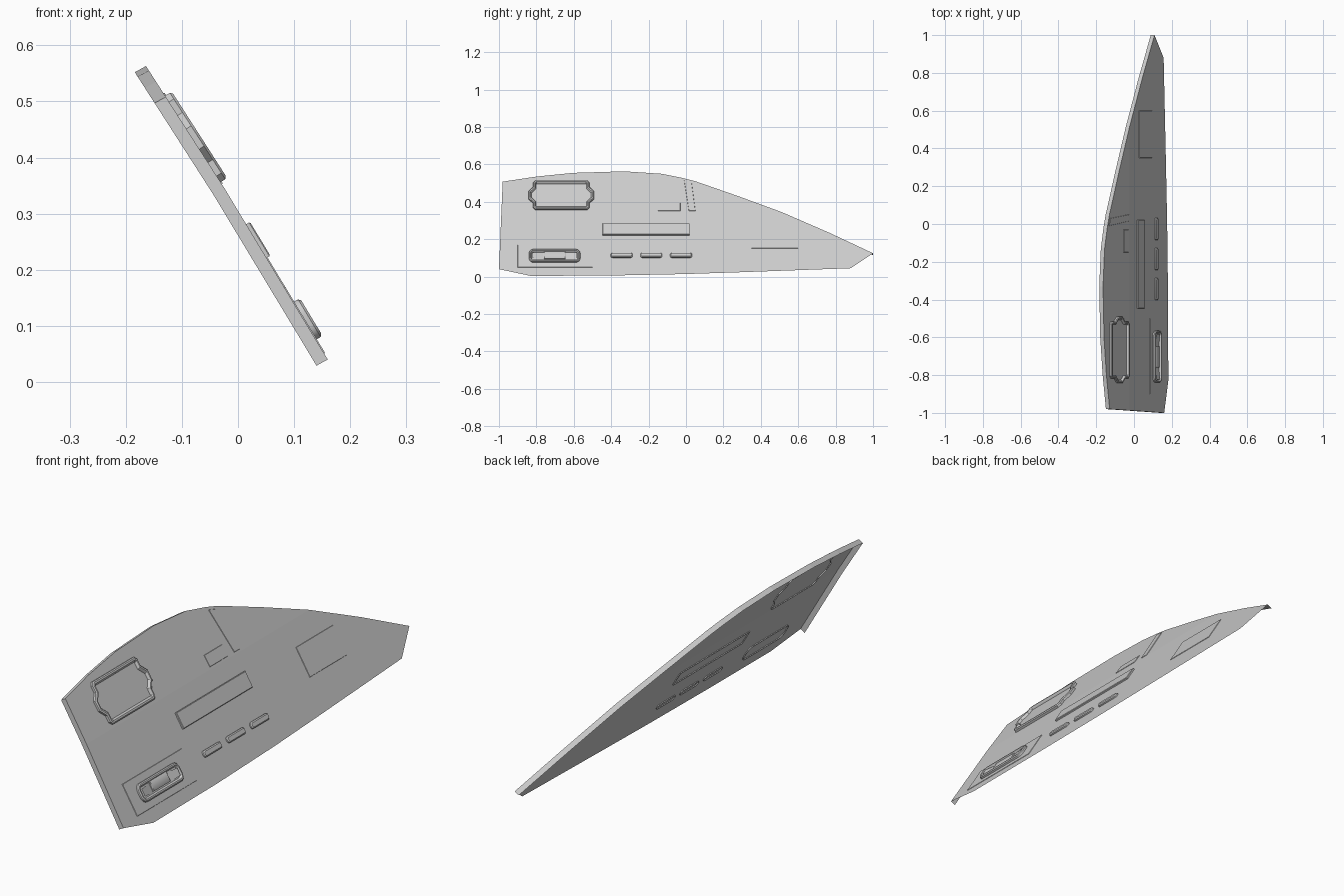
import bpy, bmesh, math
from mathutils import Vector

if "Cube" in bpy.data.objects:
    bpy.data.objects.remove(bpy.data.objects["Cube"])

BEND = 0.345


def on_plate(y, z, h=0.0):
    """Point on the leaning outer surface, lifted h along its normal."""
    slope = 0.642 if z > BEND else 0.603
    x = -0.024 - slope * (z - BEND)
    n = Vector((1, 0, slope)).normalized()
    return Vector((x, y, z)) + n * h


def make(name, bm, smooth=True):
    mesh = bpy.data.meshes.new(name)
    bm.to_mesh(mesh)
    bm.free()
    obj = bpy.data.objects.new(name, mesh)
    bpy.context.collection.objects.link(obj)
    if smooth:
        bpy.context.view_layer.objects.active = obj
        obj.select_set(True)
        bpy.ops.object.shade_smooth_by_angle(angle=math.radians(30))
        obj.select_set(False)
    return obj


def inset(loop, d):
    """Mitred inward offset of a counter-clockwise (y, z) loop."""
    out = []
    for i, p in enumerate(loop):
        p = Vector(p)
        a = (p - Vector(loop[i - 1])).normalized()
        b = (Vector(loop[(i + 1) % len(loop)]) - p).normalized()
        na, nb = Vector((-a.y, a.x)), Vector((-b.y, b.x))
        m = (na + nb).normalized()
        out.append(p + m * d / max(0.4, m.dot(na)))
    return out


def relief(name, loop, steps):
    """Loft a loop through (inset, height) steps and cap it."""
    bm = bmesh.new()
    rings = [[bm.verts.new(on_plate(p[0], p[1], h)) for p in inset(loop, d)]
             for d, h in steps]
    n = len(loop)
    for a, b in zip(rings, rings[1:]):
        for i in range(n):
            j = (i + 1) % n
            bm.faces.new((a[i], a[j], b[j], b[i]))
    bm.faces.new(rings[-1])
    return make(name, bm)


def round_rect(y0, y1, z0, z1, r, seg=5):
    pts = []
    for cy, cz, a0 in ((y1 - r, z1 - r, 0), (y0 + r, z1 - r, 90),
                       (y0 + r, z0 + r, 180), (y1 - r, z0 + r, 270)):
        for k in range(seg + 1):
            a = math.radians(a0 + 90 * k / seg)
            pts.append((cy + r * math.cos(a), cz + r * math.sin(a)))
    return pts


def rect(y0, y1, z0, z1):
    return [(y0, z0), (y1, z0), (y1, z1), (y0, z1)]


# Plate: bent outer sheet with a flange along the rear, top and front edges
upper = [(0.512, BEND), (0.28, 0.43), (0.05, 0.51), (-0.02, 0.528), (-0.13, 0.55),
         (-0.33, 0.563), (-0.6, 0.555), (-0.8, 0.535), (-0.98, 0.508), (-0.987, BEND)]
lower = [(-1, 0.04), (-0.83, 0.004), (-0.4, 0.006), (0, 0.014), (0.3, 0.024),
         (0.88, 0.045), (1, 0.125), (0.77, 0.233)]
bm = bmesh.new()
up = [bm.verts.new(on_plate(*p)) for p in upper]
low = [bm.verts.new(on_plate(*p)) for p in lower]
bm.faces.new(up)
bm.faces.new([up[0], up[-1]] + low)
rim = low[-2:] + up + low[:1]
inner = [bm.verts.new(v.co + Vector((-0.02, 0, -0.011))) for v in rim]
for i in range(len(rim) - 1):
    bm.faces.new((rim[i + 1], rim[i], inner[i], inner[i + 1]))
make("plate", bm, smooth=False)

# Upper hatch frame with stepped corners and side bulges
q = [(0.176, 0.018), (0.150, 0.042), (0.150, 0.066), (0.138, 0.077)]
quad = q + [(-y, z) for y, z in reversed(q)]
quad += [(-y, -z) for y, z in quad]
hatch = [(y - 0.667, z + 0.433) for y, z in quad]
relief("hatch_frame", hatch,
       [(0, -0.004), (0, 0.010), (0.004, 0.014), (0.010, 0.014), (0.014, 0.009),
        (0.016, 0.003)])

# Lower handle recess: rounded rim, sloped end pieces and centre grip
relief("handle_rim", round_rect(-0.84, -0.565, 0.075, 0.142, 0.024),
       [(0, -0.004), (0, 0.010), (0.004, 0.014), (0.009, 0.014), (0.014, 0.003)])
bm = bmesh.new()
for y_end, y_mid in ((-0.822, -0.765), (-0.583, -0.64)):
    vs = [bm.verts.new(on_plate(y, z, h)) for y, z, h in
          ((y_end, 0.095, 0.012), (y_mid, 0.092, 0.004),
           (y_mid, 0.125, 0.004), (y_end, 0.122, 0.012))]
    bm.faces.new(vs if y_end < y_mid else vs[::-1])
make("handle_end_slopes", bm, smooth=False)
relief("handle_grip", rect(-0.76, -0.645, 0.094, 0.130),
       [(0, 0.002), (0, 0.008), (0.003, 0.010)])

# Row of three raised bars
for i in range(3):
    y0 = -0.403 + 0.159 * i
    relief(f"bar_{i + 1}", round_rect(y0, y0 + 0.117, 0.101, 0.124, 0.009, 3),
           [(0, -0.004), (0, 0.006), (0.004, 0.010)])

# Long raised strip panel
relief("strip_panel", rect(-0.447, 0.02, 0.221, 0.281),
       [(0, -0.004), (0, 0.006), (0.002, 0.008)])

# Barely raised surface inlays
inlays = {
    "handle_inlay": rect(-0.90, -0.50, 0.05, 0.168),
    "seam_inlay": [(0.015, 0.352), (0.05, 0.352), (0.03, 0.505), (-0.01, 0.515)],
    "patch_inlay": rect(-0.15, -0.03, 0.352, 0.395),
    "rear_inlay": rect(0.35, 0.60, 0.15, 0.26),
}
for name, loop in inlays.items():
    relief(name, loop, [(0, 0), (0.001, 0.002)])
